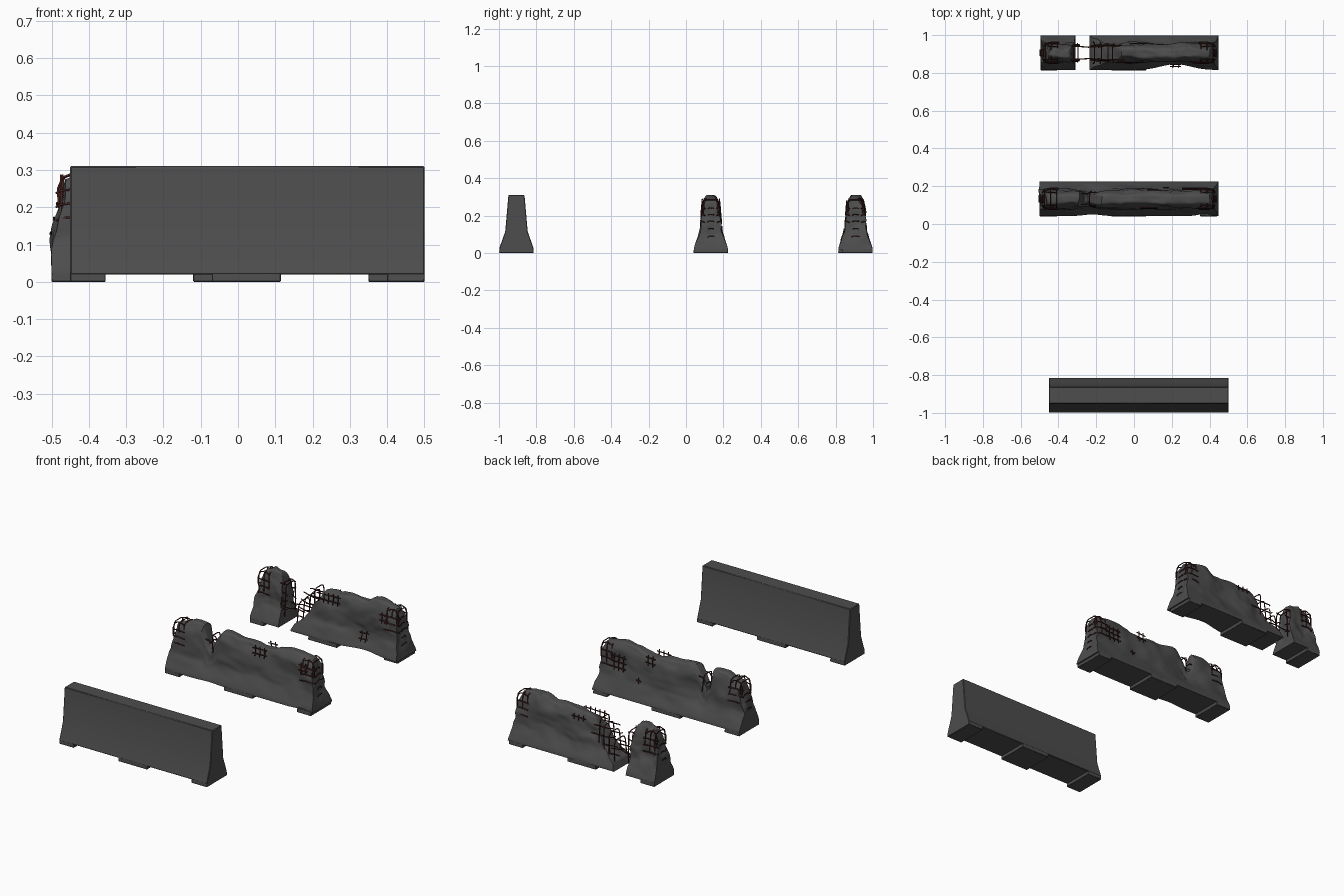
import bpy, bmesh, math, random
from mathutils import Vector, noise

if "Cube" in bpy.data.objects:
    bpy.data.objects.remove(bpy.data.objects["Cube"])

random.seed(4)
concrete = bpy.data.materials.new("concrete")
concrete.diffuse_color = (0.075, 0.075, 0.075, 1)
concrete.use_nodes = True
concrete.node_tree.nodes["Principled BSDF"].inputs["Base Color"].default_value = concrete.diffuse_color
rust = bpy.data.materials.new("rusty_steel")
rust.diffuse_color = (0.06, 0.015, 0.015, 1)
rust.use_nodes = True
rust.node_tree.nodes["Principled BSDF"].inputs["Base Color"].default_value = rust.diffuse_color

HALF = [(0, .0925), (.03, .09), (.115, .06), (.31, .043)]   # half-width by height


def lerp_keys(keys, t):
    if t <= keys[0][0]:
        return keys[0][1]
    for (a, p), (b, q) in zip(keys, keys[1:]):
        if t <= b:
            return p + (q - p) * (t - a) / (b - a)
    return keys[-1][1]


def finish(bm, name, angle=35):
    bmesh.ops.recalc_face_normals(bm, faces=bm.faces)
    me = bpy.data.meshes.new(name)
    bm.to_mesh(me)
    bm.free()
    ob = bpy.data.objects.new(name, me)
    bpy.context.collection.objects.link(ob)
    me.materials.append(concrete)
    bpy.ops.object.select_all(action='DESELECT')
    ob.select_set(True)
    bpy.context.view_layer.objects.active = ob
    bpy.ops.object.shade_smooth_by_angle(angle=math.radians(angle))
    return ob


def prism(name, profile, x0, x1, bevel=.003):
    bm = bmesh.new()
    f = bm.faces.new([bm.verts.new((x0, y, z)) for y, z in profile])
    top = bmesh.ops.extrude_face_region(bm, geom=[f])
    bmesh.ops.translate(bm, vec=(x1 - x0, 0, 0),
                        verts=[v for v in top['geom'] if isinstance(v, bmesh.types.BMVert)])
    ob = finish(bm, name)
    b = ob.modifiers.new("bevel", 'BEVEL')
    b.width, b.segments = bevel, 1
    return ob


def foot(name, yc, x0, x1):
    prism(name, [(yc - .0925, 0), (yc + .0925, 0), (yc + .091, .024), (yc - .091, .024)], x0, x1, .002)


def broken(name, yc, left, right, heights, gouges, amp=.011):
    """Subdivided block wrapped onto the barrier profile, then chipped with noise and gouges."""
    bm = bmesh.new()
    bmesh.ops.create_cube(bm, size=2)
    bmesh.ops.subdivide_edges(bm, edges=bm.edges[:], cuts=30, use_grid_fill=True)
    for v in bm.verts:
        u, s, w = v.co.x * .5 + .5, v.co.y, v.co.z * .5 + .5
        xl, xr = lerp_keys(left, w * .31), lerp_keys(right, w * .31)
        x = xl + (xr - xl) * u
        z = .019 + (lerp_keys(heights, x) - .019) * w
        half = lerp_keys(HALF, z) * (1 - .22 * max(0, (w - .8) / .2) ** 2)
        z -= .018 * s ** 4 * w ** 6
        for gx, gz, side, rx, rz, depth in gouges:
            if s * side > 0:
                half -= depth * abs(s) * math.exp(-((x - gx) / rx) ** 2 - ((z - gz) / rz) ** 2)
        p = Vector((x, yc + s * half, z))
        n = noise.noise_vector(p * 11) + .45 * noise.noise_vector(p * 27)
        k = amp * min(1, max(0, (z - .02) / .1))
        p += Vector((n.x * k, n.y * k - s * k * .25, n.z * k))
        p.z = min(p.z, .31)
        v.co = p
    return finish(bm, name, 40)


class Rebar:
    """Collects bent steel bars into one curve object."""
    def __init__(self, name, yc):
        self.yc = yc
        self.cu = bpy.data.curves.new(name, 'CURVE')
        self.cu.dimensions = '3D'
        self.cu.bevel_depth, self.cu.bevel_resolution = .0031, 1
        self.cu.use_fill_caps = True
        self.cu.materials.append(rust)
        bpy.context.collection.objects.link(bpy.data.objects.new(name, self.cu))

    def bar(self, pts):
        sp = self.cu.splines.new('POLY')
        sp.points.add(len(pts) - 1)
        for q, (x, y, z) in zip(sp.points, pts):
            q.co = (x, self.yc + y, z, 1)

    def hoop(self, x, z0, z1, half, lean=0):
        c = half * .5
        path = [(-half * 1.15, z0), (-half, z1 - c), (-half * .85, z1 - c * .3), (-half * .5, z1),
                (half * .5, z1), (half * .85, z1 - c * .3), (half, z1 - c), (half * 1.15, z0)]
        self.bar([(x + lean * (z - z0) / (z1 - z0), y, z) for y, z in path])

    def rungs(self, ends, zs):
        for z in zs:
            x, h = lerp_keys(ends, z), .02 + random.uniform(-.004, .004)
            self.bar([(x, -h, z - .004), (x, -h * .5, z), (x, h * .5, z + .002), (x, h, z - .003)])

    def end_loops(self, x, d, z0=.17):
        # side bars curling out of a broken end
        for side in (-1, 1):
            for i in range(3):
                z = z0 + .037 * i
                y = side * (lerp_keys(HALF, z) + .001)
                self.bar([(x - d * .075, y, z), (x - d * .03, y, z + .004), (x, y * .9, z),
                          (x + d * .012, y * .6, z - .006)])
            self.bar([(x - d * .07, side * .03, .255), (x - d * .055, side * .034, .28), (x - d * .03, side * .035, .29),
                      (x - d * .005, side * .036, .28), (x + d * .008, side * .037, .25), (x + d * .006, side * .04, .21)])
        for i in range(3):
            self.hoop(x - d * (.004 + .032 * i), .16 + .02 * i, .285 + .003 * i, .043, d * .004)

    def patch(self, side, x, z, nx, nz, step=.03):
        def y(h):
            return side * (lerp_keys(HALF, h) + .001)
        w, h = step * nx * .5, step * nz * .5
        for i in range(nx):
            px = x - w + step * (i + .5)
            self.bar([(px, y(z - h), z - h), (px + .003, y(z), z), (px, y(z + h), z + h)])
        for i in range(nz):
            pz = z - h + step * (i + .5)
            self.bar([(x - w, y(pz), pz), (x + w, y(pz), pz + .003)])


# intact barrier
Y1 = -.9065
half = [(.0925, .019), (.09, .03), (.06, .115), (.043, .31)]
prism("intact_barrier", [(Y1 + y, z) for y, z in half] + [(Y1 - y, z) for y, z in reversed(half)], -.45, .5)
for i, (a, b) in enumerate([(-.45, -.355), (-.07, .115), (.4, .5)]):
    foot(f"intact_foot_{i}", Y1, a, b)

# notched barrier
Y2 = .133
left = [(0, -.5), (.12, -.5), (.2, -.482), (.25, -.468), (.31, -.455)]
right = [(0, .448), (.05, .44), (.1, .428), (.25, .415), (.31, .4)]
broken("notched_barrier", Y2, left, right,
       [(-.5, .26), (-.43, .285), (-.37, .31), (-.29, .31), (-.265, .21), (-.24, .18), (-.215, .23),
        (-.195, .3), (-.1, .295), (.07, .28), (.2, .295), (.3, .31), (.42, .285)],
       [(-.22, .17, 1, .07, .07, .025), (-.22, .1, -1, .06, .12, .014), (.3, .19, 1, .07, .06, .012),
        (.1, .25, -1, .07, .05, .01), (.37, .03, -1, .04, .1, .012)])
for i, (a, b) in enumerate([(-.5, -.405), (-.12, .065), (.35, .44)]):
    foot(f"notched_foot_{i}", Y2, a, b)
r2 = Rebar("notched_barrier_rebar", Y2)
r2.rungs([(0, .446), (.1, .433), (.25, .42)], [.09, .13, .17, .205, .24])
r2.rungs([(0, -.505), (.12, -.504), (.2, -.487), (.25, -.475)], [.13, .17, .21])
r2.end_loops(.418, 1)
r2.end_loops(-.475, -1)
r2.patch(1, .3, .2, 3, 3)
r2.patch(1, .17, .13, 1, 1)
r2.patch(1, .1, .26, 2, 2)
r2.patch(-1, .08, .26, 3, 2)
r2.patch(-1, .36, .24, 2, 2)
for side in (-1, 1):          # bent bars in the notch
    r2.bar([(-.3, side * .03, .235), (-.26, side * .03, .23), (-.245, side * .026, .215)])
    r2.bar([(-.2, side * .035, .25), (-.225, side * .034, .245), (-.24, side * .03, .225)])
r2.hoop(-.225, .17, .265, .036, -.01)

# split barrier: short stump and long piece
Y3 = .906
broken("split_stump", Y3, [(0, -.495), (.12, -.492), (.2, -.475), (.31, -.45)],
       [(0, -.31), (.1, -.32), (.2, -.31), (.31, -.335)],
       [(-.5, .25), (-.45, .28), (-.4, .31), (-.34, .305), (-.3, .25)],
       [(-.4, .15, 1, .05, .06, .01), (-.32, .2, -1, .04, .08, .012)])
broken("split_long_piece", Y3, [(0, -.235), (.08, -.22), (.2, -.13), (.31, -.07)], right,
       [(-.23, .17), (-.144, .215), (-.07, .27), (.07, .29), (.2, .285), (.26, .31), (.34, .31), (.42, .285)],
       [(.22, .04, -1, .11, .12, .032), (-.03, .24, -1, .08, .05, .012), (-.1, .2, 1, .08, .07, .012),
        (.15, .15, 1, .08, .06, .01)])
for i, (a, b) in enumerate([(-.495, -.405), (-.12, .065)]):
    foot(f"split_foot_{i}", Y3, a, b)
prism("split_foot_2", [(Y3 - .07, 0), (Y3 + .0925, 0), (Y3 + .091, .024), (Y3 - .07, .024)], .35, .44, .002)
r3 = Rebar("split_barrier_rebar", Y3)
r3.rungs([(0, .446), (.1, .433), (.25, .42)], [.09, .13, .17, .205, .24])
r3.rungs([(0, -.5), (.12, -.498), (.2, -.482), (.25, -.47)], [.13, .17, .21])
r3.end_loops(.418, 1)
r3.end_loops(-.47, -1)
r3.patch(-1, .22, .1, 2, 2)
r3.patch(-1, -.02, .25, 5, 2)
r3.patch(-1, .34, .23, 2, 2)
r3.patch(1, .02, .25, 3, 1)
for i in range(4):            # exposed cage at the break
    x = -.215 + .036 * i
    r3.hoop(x, .05 + .03 * i, .175 + .034 * i, .05 - .003 * i, random.uniform(-.01, .01))
for side in (-1, 1):
    for i, z in enumerate((.09, .135, .18, .23)):
        y = side * (.045 - .003 * i)
        r3.bar([(-.05, y, z), (-.16, y, z), (-.21 + .01 * i, y * .9, z + .004),
                (-.235 + .015 * i, y * .8, z + random.uniform(-.015, .015))])
        r3.bar([(-.36, y, z + .02), (-.31, y, z + .02), (-.288, y * .95, z + random.uniform(.005, .03))])
    r3.bar([(-.33, side * .034, .12), (-.28, side * .033, .115), (-.24, side * .03, .125), (-.18, side * .034, .12)])
for x in (-.3, -.325):
    r3.hoop(x, .07, .25, .043, .004)
